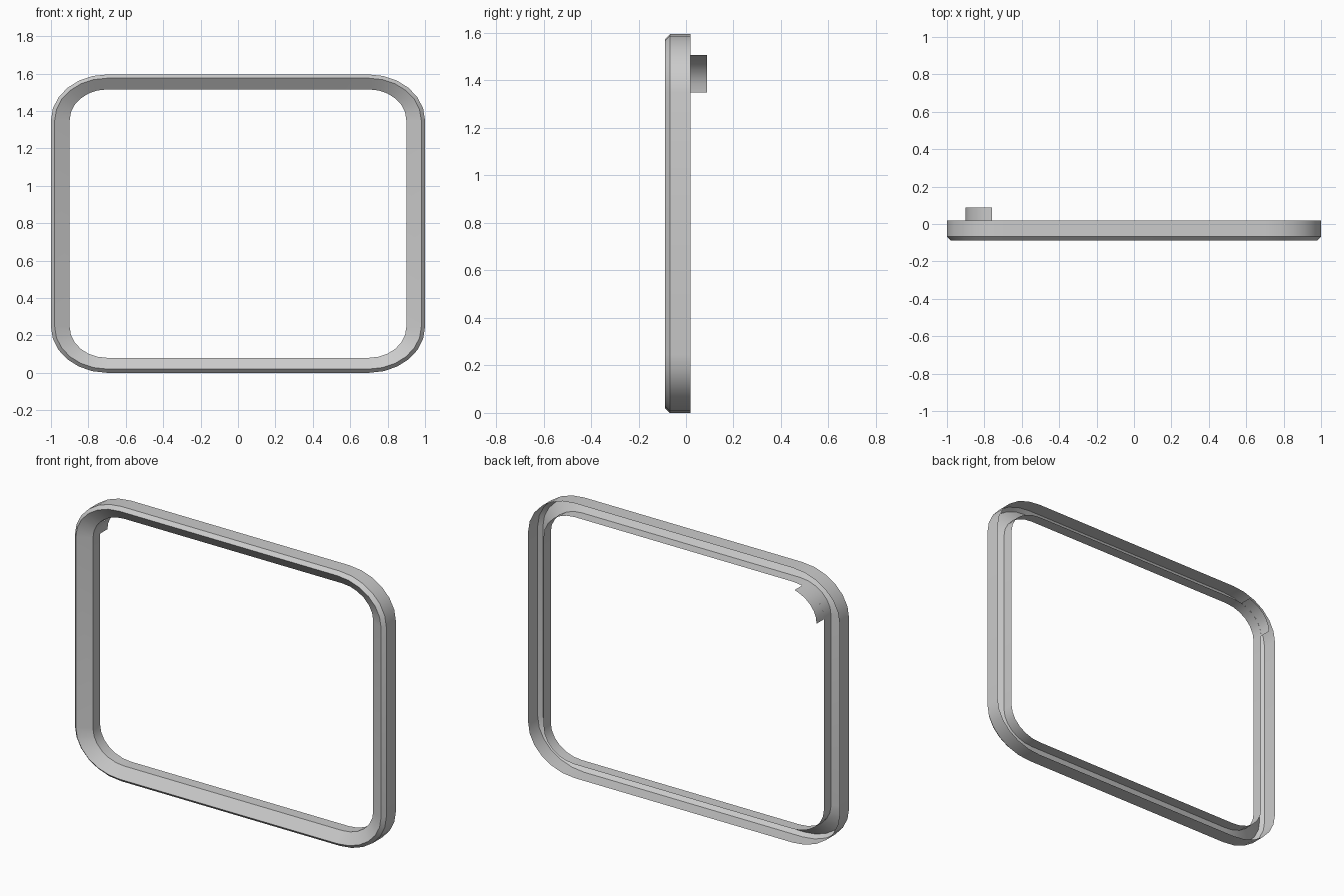
import bpy
import math

default_cube = bpy.data.objects.get("Cube")
if default_cube:
    bpy.data.objects.remove(default_cube, do_unlink=True)

# Corner centres and shared dimensions
CX, Z_LOW, Z_HIGH = 0.70, 0.245, 1.35
STEPS = 6
BACK, FRONT = 0.02, -0.088

# Single grey material
grey = bpy.data.materials.new("light_grey")
colour = (0.6, 0.6, 0.6, 1.0)
grey.diffuse_color = colour
grey.use_nodes = True
grey.node_tree.nodes["Principled BSDF"].inputs["Base Color"].default_value = colour


def arc(cx, cz, rx, rz, y, start, end, steps):
    """Points along an elliptical corner, angles in degrees."""
    pts = []
    for i in range(steps + 1):
        a = math.radians(start + (end - start) * i / steps)
        pts.append((cx + rx * math.cos(a), y, cz + rz * math.sin(a)))
    return pts


def rounded_loop(rx, rz, y):
    """Rounded rectangle made of four corner arcs."""
    corners = [(CX, Z_HIGH), (-CX, Z_HIGH), (-CX, Z_LOW), (CX, Z_LOW)]
    pts = []
    for k, (cx, cz) in enumerate(corners):
        pts += arc(cx, cz, rx, rz, y, 90 * k, 90 * k + 90, STEPS)
    return pts


def skin(name, loops, closed):
    """Join successive loops with quads into one smooth object."""
    n = len(loops[0])
    faces = []
    for r in range(len(loops) - 1):
        for i in range(n if closed else n - 1):
            j = (i + 1) % n
            faces.append((r * n + i, r * n + j, (r + 1) * n + j, (r + 1) * n + i))
    mesh = bpy.data.meshes.new(name)
    mesh.from_pydata([p for loop in loops for p in loop], [], faces)
    mesh.materials.append(grey)
    obj = bpy.data.objects.new(name, mesh)
    bpy.context.collection.objects.link(obj)
    bpy.ops.object.select_all(action='DESELECT')
    obj.select_set(True)
    bpy.context.view_layer.objects.active = obj
    bpy.ops.object.shade_smooth_by_angle(angle=math.radians(25))
    return obj


# Bezel: outer wall, chamfer, sloped front and inner wall, open at the back
profile = [
    (0.30, 0.245, BACK),
    (0.30, 0.245, -0.068),
    (0.28, 0.225, FRONT),
    (0.20, 0.165, -0.045),
    (0.20, 0.165, BACK),
]
skin("bezel_frame", [rounded_loop(*p) for p in profile], True)

# Tab: thin curved extension of the inner wall at one upper corner
skin("corner_tab",
     [arc(-CX, Z_HIGH, 0.20, 0.165, y, 107, 180, STEPS) for y in (0.088, BACK)],
     False)
